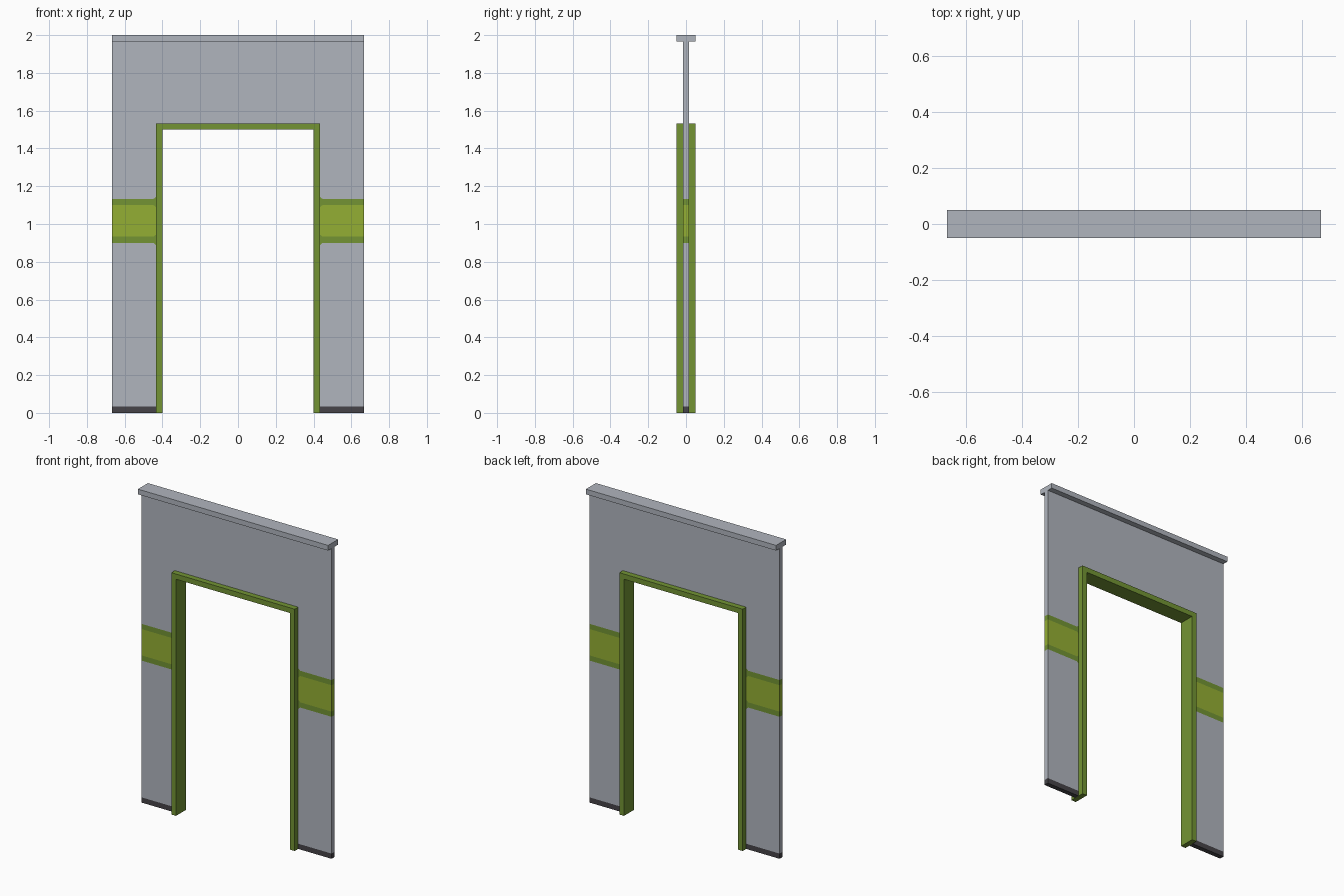
import bpy, bmesh

cube = bpy.data.objects.get("Cube")
if cube:
    bpy.data.objects.remove(cube, do_unlink=True)


def material(name, rgb):
    lin = [((c / 255 + 0.055) / 1.055) ** 2.4 for c in rgb] + [1.0]
    m = bpy.data.materials.new(name)
    m.use_nodes = True
    m.diffuse_color = lin
    m.node_tree.nodes["Principled BSDF"].inputs["Base Color"].default_value = lin
    return m


GREY = material("wall grey", (176, 181, 190))
DARK = material("skirting charcoal", (70, 68, 72))
GREEN = material("trim green", (115, 148, 52))
LIME = material("band lime", (148, 175, 52))

# Main dimensions
W, H = 0.667, 2.0             # half width, height
JAMB_IN, JAMB_OUT = 0.40, 0.433
HEAD_IN, HEAD_OUT = 1.50, 1.533
WALL_D, TRIM_D = 0.015, 0.05  # half depths
T = 0.033                     # trim thickness
BAND_LO, BAND_HI = 0.90, 1.133
FLARE_X, FLARE = 0.447, 0.012  # band border widens next to the door frame


def prism(name, outline, depth, mat):
    """Extrude an x-z outline symmetrically along y."""
    bm = bmesh.new()
    face = bm.faces.new([bm.verts.new((x, -depth, z)) for x, z in outline])
    ext = bmesh.ops.extrude_face_region(bm, geom=[face])
    verts = [v for v in ext["geom"] if isinstance(v, bmesh.types.BMVert)]
    bmesh.ops.translate(bm, verts=verts, vec=(0, 2 * depth, 0))
    bmesh.ops.recalc_face_normals(bm, faces=bm.faces)
    mesh = bpy.data.meshes.new(name)
    bm.to_mesh(mesh)
    bm.free()
    mesh.materials.append(mat)
    obj = bpy.data.objects.new(name, mesh)
    bpy.context.collection.objects.link(obj)
    return obj


def arch(x_in, x_out, z_in, z_out, z_foot):
    """Outline of a doorway-shaped arch."""
    return [(-x_out, z_foot), (-x_out, z_out), (x_out, z_out), (x_out, z_foot),
            (x_in, z_foot), (x_in, z_in), (-x_in, z_in), (-x_in, z_foot)]


def layer(low, high):
    """Outline between a lower and an upper edge, each (outer z, z at frame)."""
    return [(JAMB_OUT, low[1]), (FLARE_X, low[0]), (W, low[0]),
            (W, high[0]), (FLARE_X, high[0]), (JAMB_OUT, high[1])]


# Top rail and door frame
prism("top_rail", [(-W, H - T), (W, H - T), (W, H), (-W, H)], TRIM_D, GREY)
prism("door_frame", arch(JAMB_IN, JAMB_OUT, HEAD_IN, HEAD_OUT, 0), TRIM_D, GREEN)

# Wall above the bands, with its lower edge following the flared border
top = BAND_HI + FLARE
prism("upper_wall", [(-W, BAND_HI), (-W, H - T), (W, H - T), (W, BAND_HI),
                     (FLARE_X, BAND_HI), (JAMB_OUT, top), (JAMB_OUT, HEAD_OUT),
                     (-JAMB_OUT, HEAD_OUT), (-JAMB_OUT, top), (-FLARE_X, BAND_HI)],
      WALL_D, GREY)

# Stacked layers of each wall leg, from floor to band
edges = [(0, 0), (T, T), (BAND_LO, BAND_LO - FLARE),
         (BAND_LO + T, BAND_LO + T + FLARE),
         (BAND_HI - T, BAND_HI - T - FLARE), (BAND_HI, BAND_HI + FLARE)]
layers = [("skirting", DARK), ("lower_wall", GREY), ("band_lower_border", GREEN),
          ("band", LIME), ("band_upper_border", GREEN)]
for side, s in (("left", 1), ("right", -1)):
    for (name, mat), low, high in zip(layers, edges, edges[1:]):
        outline = [(s * x, z) for x, z in layer(low, high)]
        prism(f"{side}_{name}", outline, WALL_D, mat)
